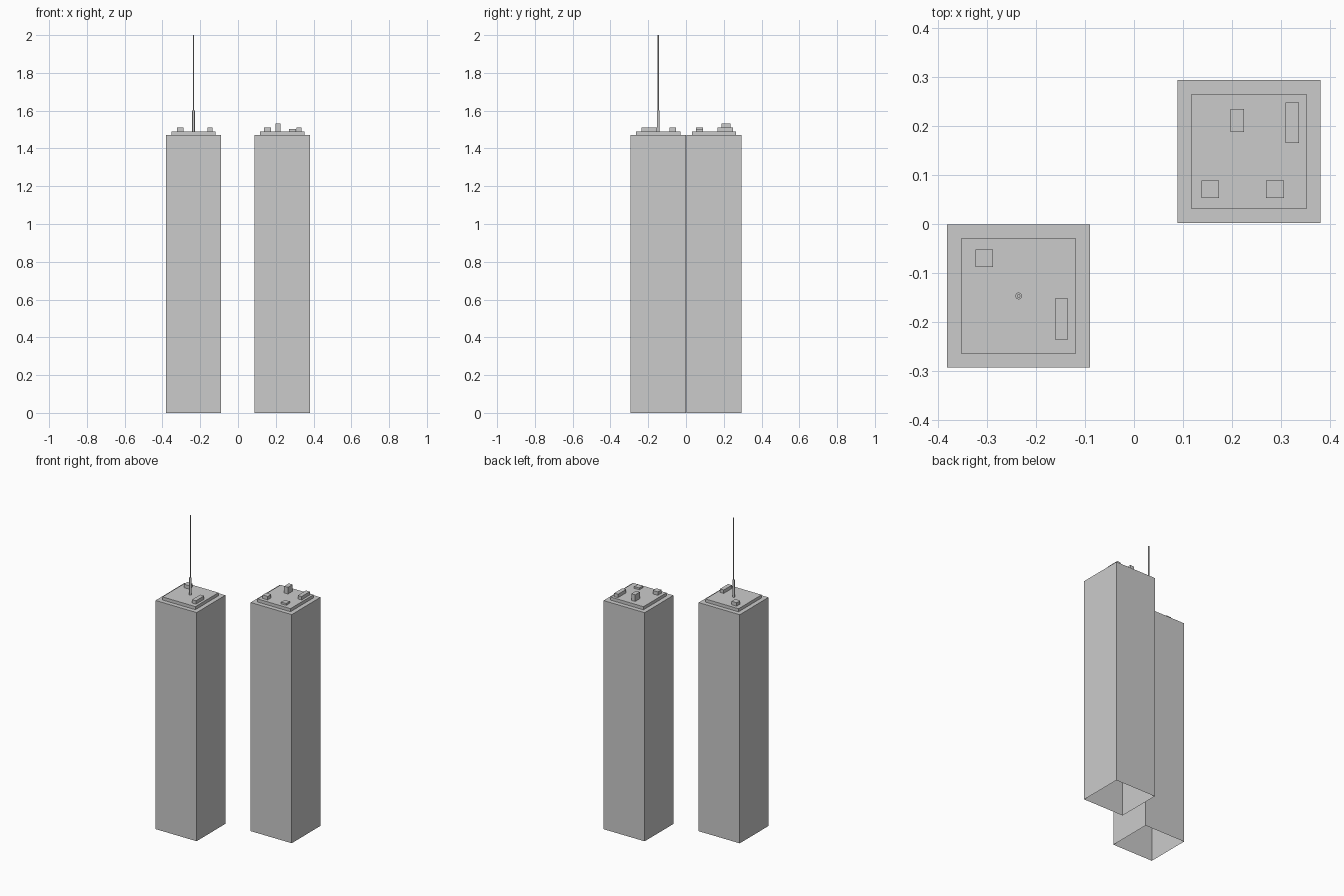
import bpy, bmesh
from mathutils import Matrix, Vector

if "Cube" in bpy.data.objects:
    bpy.data.objects.remove(bpy.data.objects["Cube"])


def finish(name, bm):
    """Drop the hidden underside so each part is an open shell, then link it."""
    bm.normal_update()
    bmesh.ops.delete(bm, geom=[f for f in bm.faces if f.normal.z < -0.9],
                     context='FACES_ONLY')
    mesh = bpy.data.meshes.new(name)
    bm.to_mesh(mesh)
    bm.free()
    obj = bpy.data.objects.new(name, mesh)
    bpy.context.collection.objects.link(obj)
    return obj


def block(name, cx, cy, sx, sy, z0, z1):
    bm = bmesh.new()
    m = Matrix.Translation((cx, cy, (z0 + z1) / 2)) @ Matrix.Diagonal((sx, sy, z1 - z0, 1))
    bmesh.ops.create_cube(bm, size=1, matrix=m)
    return finish(name, bm)


def pole(name, cx, cy, r, z0, z1):
    bm = bmesh.new()
    bmesh.ops.create_cone(bm, cap_ends=True, segments=16, radius1=r, radius2=r,
                          depth=z1 - z0,
                          matrix=Matrix.Translation((cx, cy, (z0 + z1) / 2)))
    obj = finish(name, bm)
    bpy.context.view_layer.objects.active = obj
    obj.select_set(True)
    bpy.ops.object.shade_smooth_by_angle()
    obj.select_set(False)


ROOF, DECK = 1.47, 1.49
WEST, EAST = (-0.2355, -0.147), (0.2345, 0.148)

# Tower shafts with inset roof decks
for side, (cx, cy) in (("west", WEST), ("east", EAST)):
    block(side + "_tower", cx, cy, 0.292, 0.292, 0, ROOF)
    block(side + "_roof_deck", cx, cy, 0.235, 0.235, ROOF, DECK)

# Rooftop plant rooms: centre, size, top height
rooms = [
    ("west_square_plant_room", -0.306, -0.070, 0.036, 0.036, 1.512),
    ("west_long_plant_room", -0.148, -0.194, 0.027, 0.083, 1.512),
    ("east_square_plant_room", 0.156, 0.071, 0.036, 0.036, 1.512),
    ("east_low_plant_room", 0.288, 0.071, 0.036, 0.036, 1.502),
    ("east_tall_plant_room", 0.211, 0.211, 0.027, 0.047, 1.533),
    ("east_long_plant_room", 0.323, 0.207, 0.027, 0.083, 1.512),
]
for name, cx, cy, sx, sy, top in rooms:
    block(name, cx, cy, sx, sy, DECK, top)

# Antenna on the west tower
pole("antenna_base", *WEST, 0.007, DECK, 1.60)
pole("antenna_mast", *WEST, 0.0035, 1.60, 2.0)
